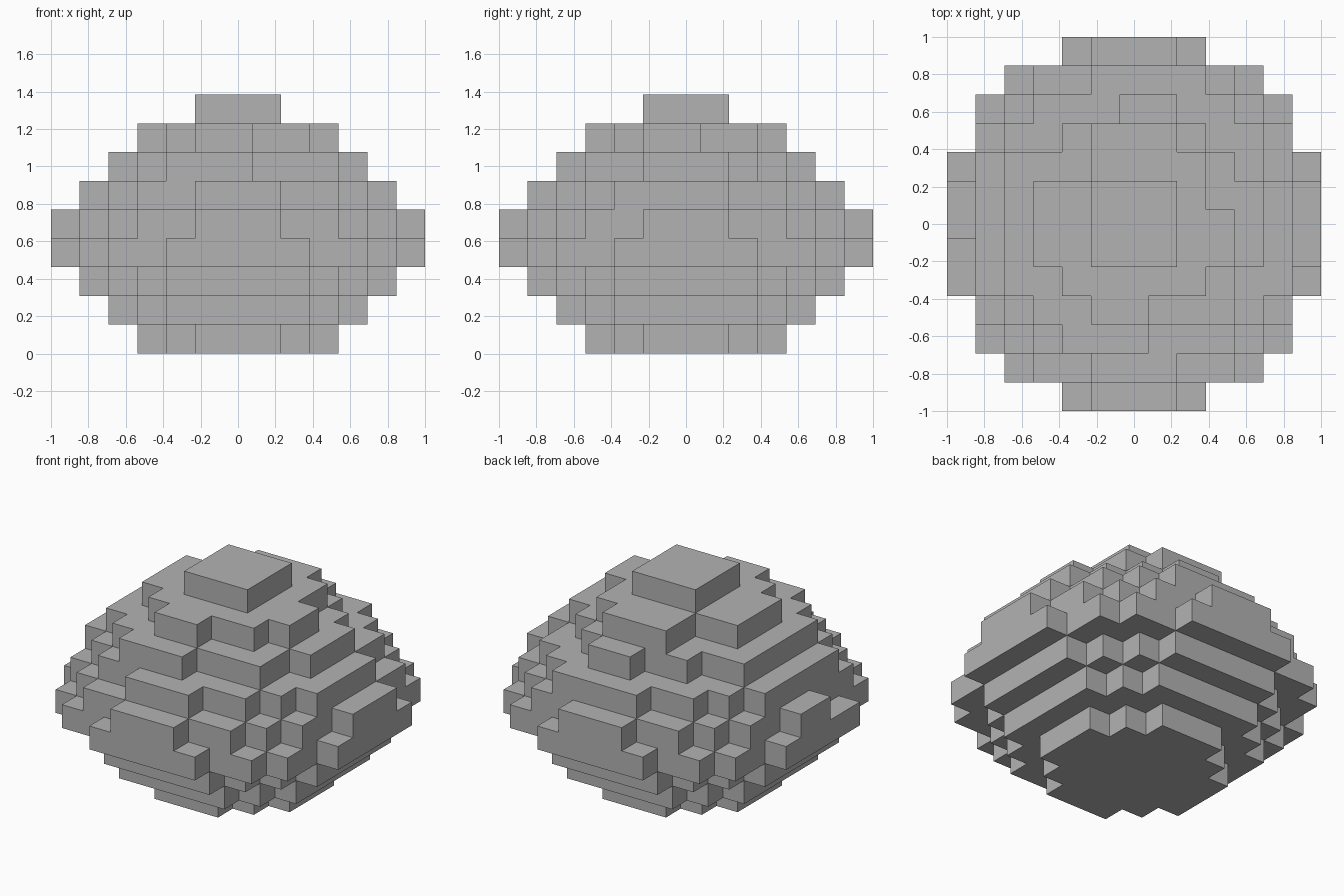
import bpy
import bmesh
from mathutils import Vector

cube = bpy.data.objects.get("Cube")
if cube:
    bpy.data.objects.remove(cube, do_unlink=True)

CELL = 2 / 13

# Each layer is a disc of cells: (squared radius, cells missing from its rim)
LAYERS = [
    (12, []),
    (20, []),
    (29, []),
    (41, []),
    (37, [(-6, -1)]),
    (29, [(-2, -5), (2, -5), (5, 2), (-2, 5)]),
    (20, [(1, -4), (2, -4), (4, -2), (4, 2), (3, 3), (-3, 3),
          (-2, 4), (-1, 4), (2, 4)]),
    (12, [(-2, 2), (3, 1), (1, -3)]),
    (2, []),
]

stone = bpy.data.materials.new("stone_grey")
stone.use_nodes = True
grey = (0.45, 0.45, 0.45, 1)
stone.diffuse_color = grey
stone.node_tree.nodes["Principled BSDF"].inputs["Base Color"].default_value = grey


def filled_cells():
    cells = set()
    for z, (limit, missing) in enumerate(LAYERS):
        for x in range(-6, 7):
            for y in range(-6, 7):
                if x * x + y * y <= limit and (x, y) not in missing:
                    cells.add((x, y, z))
    return cells


def add_face(bm, centre, normal):
    # Square on the side of a cell, wound to face outwards
    u = Vector((normal.y, normal.z, normal.x)) / 2
    v = normal.cross(u)
    middle = centre + normal / 2
    corners = [middle - u - v, middle + u - v, middle + u + v, middle - u + v]
    bm.faces.new([bm.verts.new(c * CELL) for c in corners])


# Stepped boulder: only the exposed sides of the cells
cells = filled_cells()
bm = bmesh.new()
for cell in sorted(cells):
    centre = Vector(cell) + Vector((0, 0, 0.5))
    for axis in range(3):
        for sign in (-1, 1):
            normal = Vector((0, 0, 0))
            normal[axis] = sign
            neighbour = tuple(int(c + n) for c, n in zip(cell, normal))
            if neighbour not in cells:
                add_face(bm, centre, normal)
bmesh.ops.remove_doubles(bm, verts=bm.verts, dist=0.001)

mesh = bpy.data.meshes.new("stepped_boulder")
bm.to_mesh(mesh)
bm.free()
mesh.materials.append(stone)
boulder = bpy.data.objects.new("stepped_boulder", mesh)
bpy.context.collection.objects.link(boulder)
